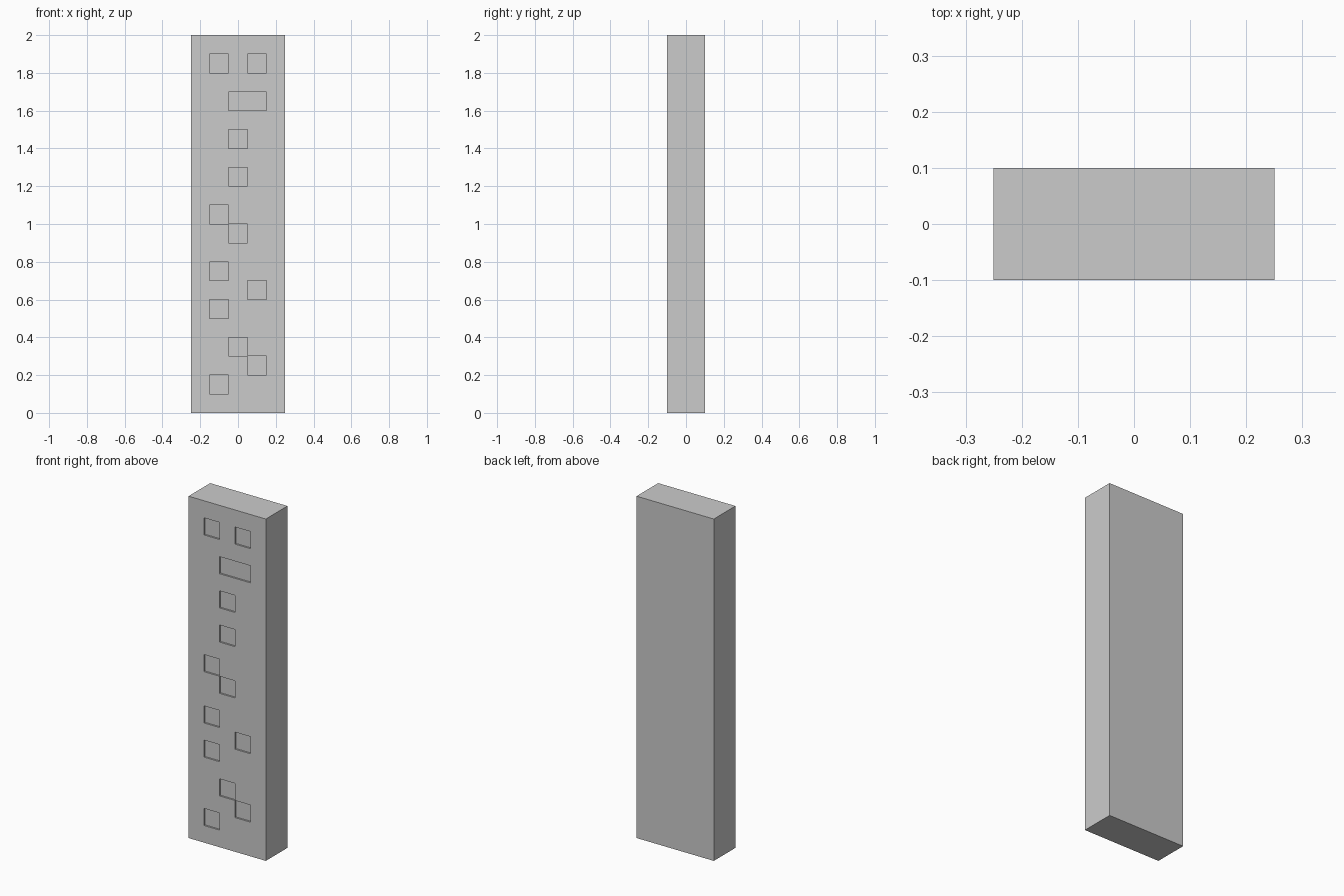
import bpy, bmesh
from math import radians
from mathutils import Matrix, Vector

if "Cube" in bpy.data.objects:
    bpy.data.objects.remove(bpy.data.objects["Cube"])

CELL = 0.1
DEPTH = 0.01
# recessed cells on the front: row from the bottom -> columns (0..4)
RECESSES = {1: [1], 2: [3], 3: [2], 5: [1], 6: [3], 7: [1], 9: [2],
            10: [1], 12: [2], 14: [2], 16: [2, 3], 18: [1, 3]}


def extrude(bm, faces, y, keep):
    """Extrude a face region along y, optionally leaving the old faces."""
    res = bmesh.ops.extrude_face_region(bm, geom=faces, use_keep_orig=keep)
    moved = [v for v in res["geom"] if isinstance(v, bmesh.types.BMVert)]
    bmesh.ops.translate(bm, verts=moved, vec=Vector((0, y, 0)))
    if not keep:
        old = [f for f in faces if f.is_valid]
        if old:
            bmesh.ops.delete(bm, geom=old, context="FACES")


bm = bmesh.new()

# front face as a grid of square cells, 0.5 wide and 2 tall
place = (Matrix.Translation((0, -0.1, 1)) @ Matrix.Rotation(radians(90), 4, "X")
         @ Matrix.Diagonal((0.25, 1, 1, 1)))
bmesh.ops.create_grid(bm, x_segments=5, y_segments=20, size=1, matrix=place)
front = list(bm.faces)

# cells to be sunk
sunk = []
for f in front:
    c = f.calc_center_median()
    col, row = int((c.x + 0.25) / CELL), int(c.z / CELL)
    if col in RECESSES.get(row, []):
        sunk.append(f)

# slab body, then the shallow recesses
extrude(bm, front, 0.2, True)
extrude(bm, sunk, DEPTH, False)
bmesh.ops.recalc_face_normals(bm, faces=bm.faces)

mesh = bpy.data.meshes.new("slab")
bm.to_mesh(mesh)
bm.free()
slab = bpy.data.objects.new("slab_with_recesses", mesh)
bpy.context.collection.objects.link(slab)
